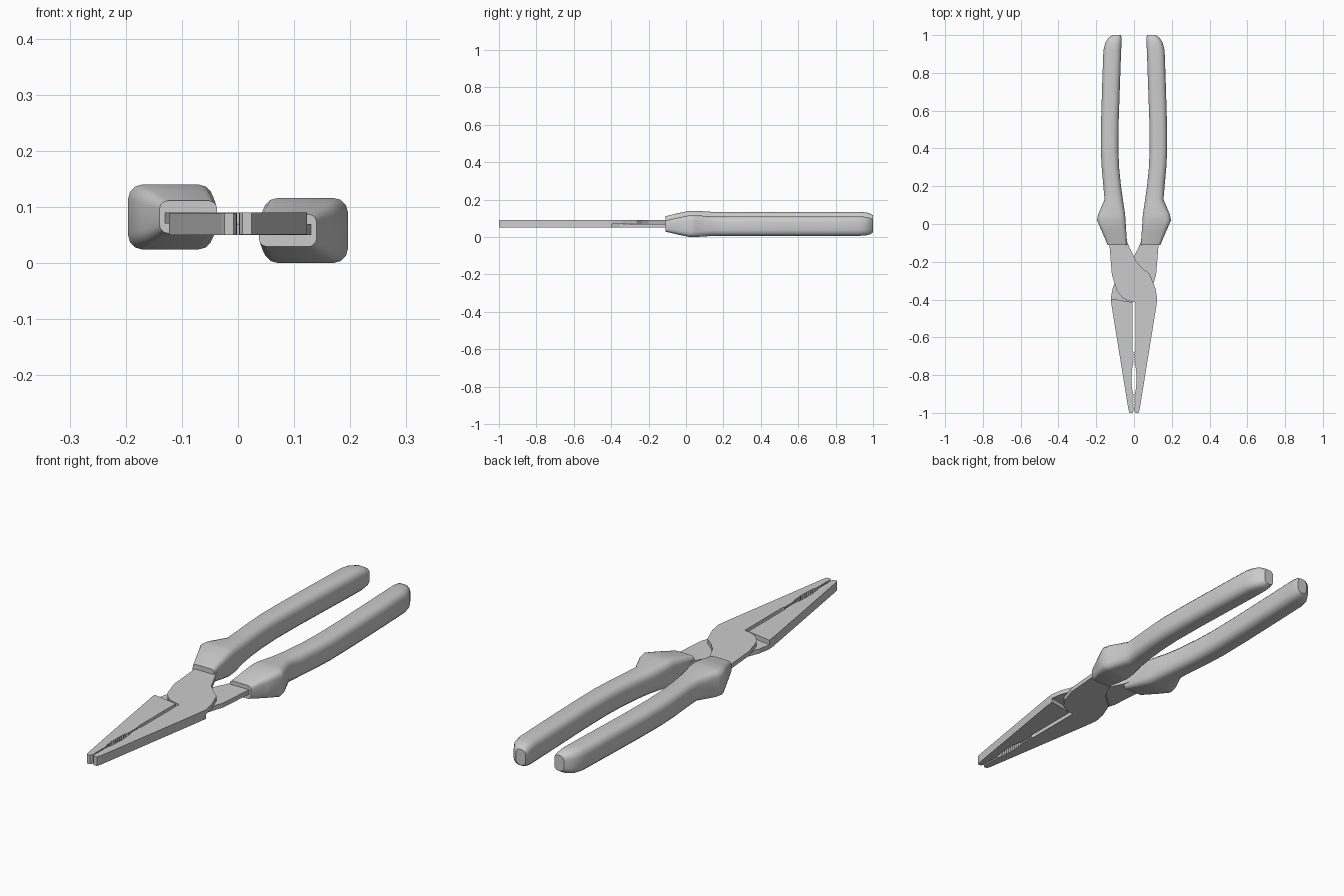
import bpy
import bmesh
import math
from mathutils import Matrix

cube = bpy.data.objects.get("Cube")
if cube:
    bpy.data.objects.remove(cube, do_unlink=True)

MID = 0.07  # height of the plane where the two halves meet

steel = bpy.data.materials.new("light grey")
steel.use_nodes = True
grey = (0.6, 0.6, 0.6, 1)
steel.diffuse_color = grey
steel.node_tree.nodes["Principled BSDF"].inputs["Base Color"].default_value = grey


def finish(bm, name, smooth=False):
    """Make one object, then its twin turned half way round the long axis."""
    bmesh.ops.recalc_face_normals(bm, faces=bm.faces)
    turn = Matrix.Translation((0, 0, 2 * MID)) @ Matrix.Rotation(math.pi, 4, "Y")
    for suffix in ("upper", "lower"):
        mesh = bpy.data.meshes.new(name + "_" + suffix)
        bm.to_mesh(mesh)
        mesh.materials.append(steel)
        obj = bpy.data.objects.new(name + "_" + suffix, mesh)
        bpy.context.collection.objects.link(obj)
        if smooth:
            bpy.ops.object.select_all(action="DESELECT")
            obj.select_set(True)
            bpy.context.view_layer.objects.active = obj
            bpy.ops.object.shade_smooth_by_angle(angle=math.radians(35))
        bmesh.ops.transform(bm, matrix=turn, verts=bm.verts)
    bm.free()


def plate(name, outline, low, high):
    """Flat plate from an outline."""
    bm = bmesh.new()
    face = bm.faces.new([bm.verts.new((x, y, low)) for x, y in outline])
    top = bmesh.ops.extrude_face_region(bm, geom=[face])["geom"]
    verts = [v for v in top if isinstance(v, bmesh.types.BMVert)]
    bmesh.ops.translate(bm, verts=verts, vec=(0, 0, high - low))
    finish(bm, name)


def section(left, right, half, radius, steps=3):
    """Rounded rectangle across the handle."""
    cx, cz = (left + right) / 2, 0.082
    w = (right - left) / 2 - radius
    h = half - radius
    points = []
    for quarter, (sx, sz) in enumerate([(1, 1), (-1, 1), (-1, -1), (1, -1)]):
        for i in range(steps + 1):
            a = (quarter + i / steps) * math.pi / 2
            points.append((cx + sx * w + radius * math.cos(a),
                           cz + sz * h + radius * math.sin(a)))
    return points


# Handle grips: y, outer x, inner x, half height, corner radius
rings = [
    (-0.11, -0.14, -0.037, 0.029, 0.015),
    (-0.04, -0.170, -0.041, 0.046, 0.022),
    (0.02, -0.196, -0.045, 0.058, 0.026),
    (0.05, -0.190, -0.047, 0.058, 0.027),
    (0.13, -0.156, -0.059, 0.053, 0.030),
    (0.20, -0.162, -0.069, 0.052, 0.030),
    (0.30, -0.171, -0.079, 0.052, 0.030),
    (0.40, -0.176, -0.083, 0.052, 0.030),
    (0.55, -0.174, -0.081, 0.052, 0.030),
    (0.75, -0.168, -0.074, 0.052, 0.030),
    (0.92, -0.162, -0.068, 0.052, 0.030),
    (0.96, -0.152, -0.066, 0.050, 0.029),
    (0.985, -0.136, -0.066, 0.044, 0.025),
    (1.0, -0.115, -0.069, 0.034, 0.018),
]
bm = bmesh.new()
loops = []
for y, outer, inner, half, radius in rings:
    loops.append([bm.verts.new((x, y, z)) for x, z in section(outer, inner, half, radius)])
for a, b in zip(loops, loops[1:]):
    for i in range(len(a)):
        j = (i + 1) % len(a)
        bm.faces.new((a[i], a[j], b[j], b[i]))
bm.faces.new(loops[0])
bm.faces.new(loops[-1])
finish(bm, "handle_grip", smooth=True)

# Half-thickness neck that crosses over at the pivot
neck = [(-0.13, -0.06), (-0.042, -0.06), (-0.035, -0.1), (0.013, -0.2),
        (0.045, -0.235), (0.083, -0.265), (0.113, -0.34), (0.123, -0.395),
        (0.008, -0.415), (-0.034, -0.405), (-0.062, -0.39), (-0.09, -0.355),
        (-0.117, -0.27), (-0.13, -0.11)]
plate("pivot_neck", neck, MID + 0.0005, 0.09)

# Full-thickness jaw with a serrated inner edge and an oval pipe grip
jaw = [(0.008, -0.415), (0.123, -0.395), (0.119, -0.43), (0.03, -0.98),
       (0.024, -1.0), (0.008, -1.0), (0.003, -0.99)]
teeth = 44
for i in range(teeth + 1):
    y = -0.97 + 0.29 * i / teeth
    bow = max(0.0, 1 - ((y + 0.82) / 0.075) ** 2)
    jaw.append((0.002 + 0.009 * math.sqrt(bow) + 0.003 * (i % 2), y))
jaw.append((0.008, -0.67))
plate("jaw", jaw, 0.051, 0.09)
